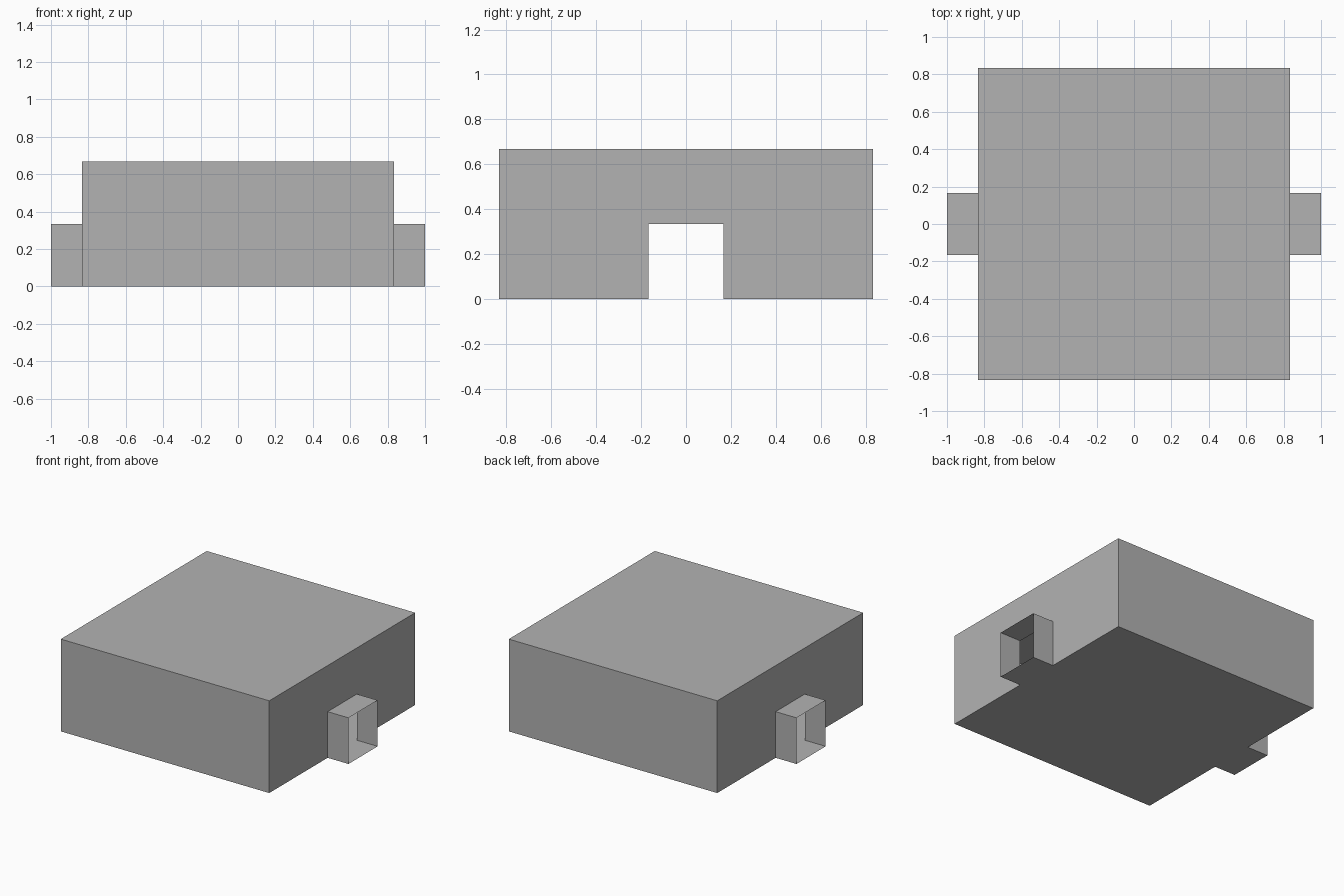
import bpy
import bmesh

default = bpy.data.objects.get("Cube")
if default:
    bpy.data.objects.remove(default, do_unlink=True)

# One grey for everything
GREY = (0.448, 0.448, 0.448, 1)
grey = bpy.data.materials.new("plain_grey")
grey.use_nodes = True
grey.diffuse_color = GREY
grey.node_tree.nodes["Principled BSDF"].inputs["Base Color"].default_value = GREY

U = 1 / 6                      # module size
HALF, HEIGHT = 5 * U, 4 * U    # hollow body
PORT_W, PORT_H, PORT_END = U, 2 * U, 6 * U   # half width, height, outer end


def make_shell(name, polygons):
    """Build a thin shell from flat polygons, sharing their corners."""
    bm = bmesh.new()
    for points in polygons:
        bm.faces.new([bm.verts.new(p) for p in points])
    bmesh.ops.remove_doubles(bm, verts=bm.verts, dist=0.0001)
    mesh = bpy.data.meshes.new(name)
    bm.to_mesh(mesh)
    bm.free()
    mesh.materials.append(grey)
    obj = bpy.data.objects.new(name, mesh)
    bpy.context.collection.objects.link(obj)


def outward(points, side):
    """Keep the winding outward when a polygon is mirrored in x."""
    return points if side > 0 else points[::-1]


# Hollow body: roof, floor, front and back, plus side walls with a doorway
corners = [(-HALF, -HALF), (HALF, -HALF), (HALF, HALF), (-HALF, HALF)]
roof = [(x, y, HEIGHT) for x, y in corners]
floor = [(x, y, 0) for x, y in reversed(corners)]
body = [roof, floor]
for side in (-1, 1):
    end = [(-HALF, 0), (HALF, 0), (HALF, HEIGHT), (-HALF, HEIGHT)]
    body.append([(-side * x, side * HALF, z) for x, z in end])
    wall = [(-HALF, 0), (-PORT_W, 0), (-PORT_W, PORT_H), (PORT_W, PORT_H),
            (PORT_W, 0), (HALF, 0), (HALF, HEIGHT), (-HALF, HEIGHT)]
    body.append(outward([(side * HALF, y, z) for y, z in wall], side))
make_shell("hollow_body", body)

# Open-ended square ports, one on each side
ring = [(-PORT_W, 0), (PORT_W, 0), (PORT_W, PORT_H), (-PORT_W, PORT_H)]
for side, name in ((1, "left_port"), (-1, "right_port")):
    port = []
    for (y1, z1), (y2, z2) in zip(ring, ring[1:] + ring[:1]):
        quad = [(side * HALF, y1, z1), (side * HALF, y2, z2),
                (side * PORT_END, y2, z2), (side * PORT_END, y1, z1)]
        port.append(outward(quad[::-1], side))
    make_shell(name, port)
